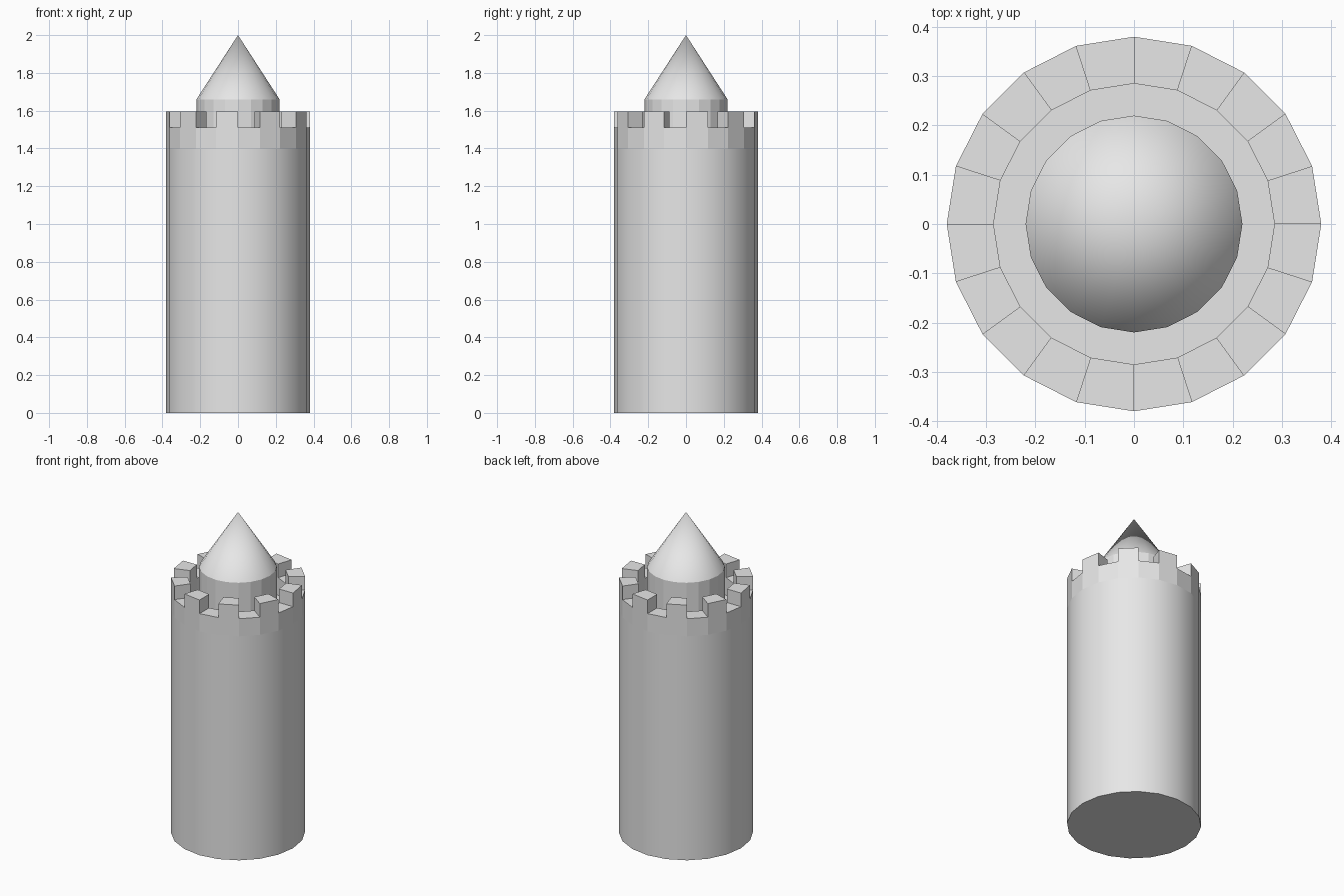
import bpy
import bmesh
from math import cos, sin, tau

cube = bpy.data.objects.get("Cube")
if cube:
    bpy.data.objects.remove(cube, do_unlink=True)

SIDES = 20
RADIUS = 0.38
INNER = 0.285
TURRET = 0.22
DECK, NOTCH, CREST, EAVES, TIP = 1.4, 1.51, 1.595, 1.66, 2.0

stone = bpy.data.materials.new("stone grey")
stone.use_nodes = True
grey = (0.8, 0.8, 0.8, 1)
stone.diffuse_color = grey
stone.node_tree.nodes["Principled BSDF"].inputs["Base Color"].default_value = grey


def cone(name, r1, r2, bottom, top, smooth):
    bpy.ops.mesh.primitive_cone_add(vertices=SIDES, radius1=r1, radius2=r2,
                                    depth=top - bottom,
                                    location=(0, 0, (bottom + top) / 2))
    ob = bpy.context.object
    ob.name = name
    ob.data.materials.append(stone)
    if smooth:
        bpy.ops.object.shade_smooth_by_angle()
    return ob


def battlement(name):
    """Ring wall whose every other segment rises into a merlon."""
    bm = bmesh.new()

    def ring(r, z):
        return [bm.verts.new((r * cos(tau * i / SIDES), r * sin(tau * i / SIDES), z))
                for i in range(SIDES)]

    rings = [ring(RADIUS, DECK), ring(RADIUS, NOTCH), ring(INNER, NOTCH), ring(INNER, DECK)]
    tops = []
    for i in range(SIDES):
        j = (i + 1) % SIDES
        for k in range(4):
            a, b = rings[k], rings[(k + 1) % 4]
            face = bm.faces.new((a[i], a[j], b[j], b[i]))
            if k == 1 and i % 2 == 0:
                tops.append(face)
    # Raise each merlon separately from the notch level
    for face in tops:
        raised = bmesh.ops.extrude_discrete_faces(bm, faces=[face])["faces"][0]
        for v in raised.verts:
            v.co.z = CREST
    bmesh.ops.recalc_face_normals(bm, faces=bm.faces)
    mesh = bpy.data.meshes.new(name)
    bm.to_mesh(mesh)
    bm.free()
    mesh.materials.append(stone)
    ob = bpy.data.objects.new(name, mesh)
    bpy.context.collection.objects.link(ob)
    return ob


# Main shaft, crown, inner turret and pointed roof
cone("tower_shaft", RADIUS, RADIUS, 0, DECK, True)
battlement("battlement")
cone("turret_wall", TURRET, TURRET, DECK, EAVES, False)
cone("pointed_roof", TURRET, 0, EAVES, TIP, True)
